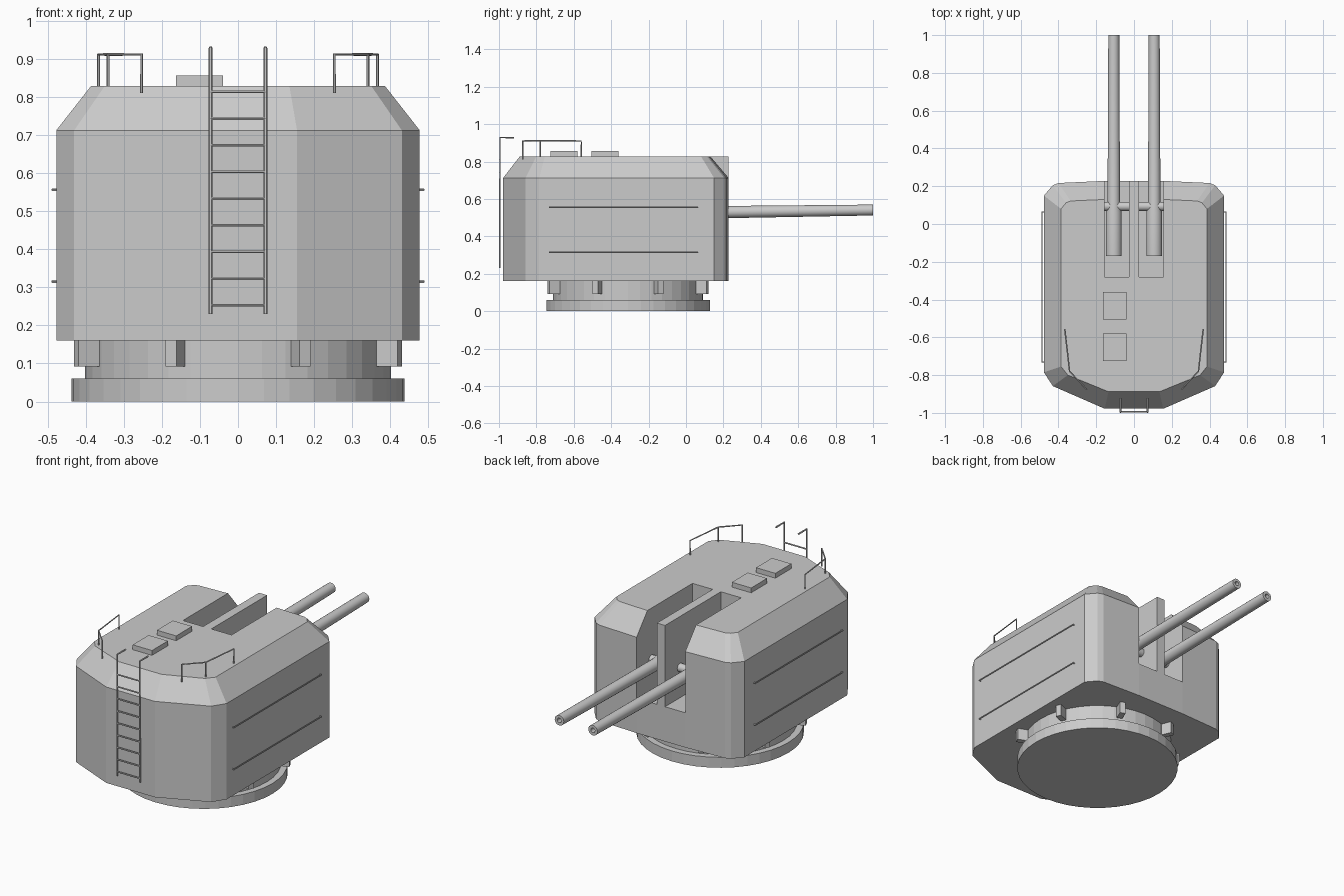
import bpy, bmesh, math
from mathutils import Matrix

if "Cube" in bpy.data.objects:
    bpy.data.objects.remove(bpy.data.objects["Cube"])


def add_mesh(name, bm):
    bmesh.ops.recalc_face_normals(bm, faces=bm.faces)
    me = bpy.data.meshes.new(name)
    bm.to_mesh(me)
    bm.free()
    ob = bpy.data.objects.new(name, me)
    bpy.context.collection.objects.link(ob)
    return ob


def box(name, x, y, z):
    bm = bmesh.new()
    bmesh.ops.create_cube(bm, size=1)
    for v in bm.verts:
        v.co = [(a[0] + a[1]) / 2 + c * (a[1] - a[0]) for a, c in zip((x, y, z), v.co)]
    return add_mesh(name, bm)


def loft(name, rings):
    """Skin a stack of equal-length point rings and cap both ends."""
    bm = bmesh.new()
    vs = [[bm.verts.new(p) for p in r] for r in rings]
    n = len(vs[0])
    for a, b in zip(vs, vs[1:]):
        for i in range(n):
            j = (i + 1) % n
            bm.faces.new((a[i], a[j], b[j], b[i]))
    bm.faces.new(vs[0][::-1])
    bm.faces.new(vs[-1])
    return add_mesh(name, bm)


def lathe(name, profile, n):
    return loft(name, [[(r * math.cos(2 * math.pi * i / n), r * math.sin(2 * math.pi * i / n), z)
                        for i in range(n)] for r, z in profile])


def activate(ob):
    bpy.ops.object.select_all(action='DESELECT')
    ob.select_set(True)
    bpy.context.view_layer.objects.active = ob


def smooth(ob):
    activate(ob)
    bpy.ops.object.shade_smooth_by_angle(angle=math.radians(35))


def tubes(name, paths, r):
    cu = bpy.data.curves.new(name, 'CURVE')
    cu.dimensions = '3D'
    cu.bevel_depth = r
    cu.bevel_resolution = 1
    cu.use_fill_caps = True
    for path in paths:
        sp = cu.splines.new('POLY')
        sp.points.add(len(path) - 1)
        for p, co in zip(sp.points, path):
            p.co = (*co, 1)
    ob = bpy.data.objects.new(name, cu)
    bpy.context.collection.objects.link(ob)
    activate(ob)
    bpy.ops.object.convert(target='MESH')
    smooth(bpy.context.object)


# Gunhouse: half outlines at wall and roof, mirrored and lofted
wall = [(0.155, 0.228), (0.40, 0.217), (0.43, 0.205), (0.477, 0.15),
        (0.477, -0.785), (0.43, -0.858), (0.155, -0.978)]
roof = [(0.155, 0.13), (0.335, 0.122), (0.36, 0.112), (0.386, 0.08),
        (0.386, -0.755), (0.35, -0.80), (0.135, -0.888)]


def outline(half, z):
    return [(x, y, z) for x, y in half] + [(-x, y, z) for x, y in reversed(half)]


hull = loft("gunhouse", [outline(wall, 0.16), outline(wall, 0.712), outline(roof, 0.828)])

# Gun opening cut through the front and roof
cutter = box("opening_cutter", (-0.155, 0.155), (-0.28, 0.4), (0.36, 1.0))
cutter.hide_render = True
mod = hull.modifiers.new("opening", 'BOOLEAN')
mod.operation = 'DIFFERENCE'
mod.solver = 'EXACT'
mod.object = cutter
activate(hull)
bpy.ops.object.modifier_apply(modifier=mod.name)
bpy.data.objects.remove(cutter)

# Divider plate between the guns
box("divider_plate", (-0.026, 0.026), (-0.285, 0.228), (0.35, 0.828))

# Guns with trunnions and cradles
for s, side in ((-1, "left"), (1, "right")):
    gx = 0.107 * s
    gun = lathe(side + "_barrel", [(0.042, -0.26), (0.042, -0.03), (0.033, 0.03), (0.029, 0.91),
                                   (0.013, 0.91), (0.013, 0.82)], 20)
    gun.matrix_world = Matrix.Translation((gx, 0.09, 0.528)) @ Matrix.Rotation(math.radians(-89.2), 4, 'X')
    smooth(gun)
    pin = lathe(side + "_trunnion", [(0.024, -0.066), (0.024, 0.066)], 16)
    pin.matrix_world = Matrix.Translation((0.091 * s, 0.093, 0.535)) @ Matrix.Rotation(math.pi / 2, 4, 'Y')
    smooth(pin)

# Roof hatches
for i, y in enumerate((-0.505, -0.725)):
    box(f"roof_hatch_{i + 1}", (-0.163, -0.04), (y, y + 0.145), (0.82, 0.856))

# Base ring, drum and holding clips
base = lathe("base_ring", [(0.437, 0), (0.437, 0.06)], 40)
drum = lathe("base_drum", [(0.402, 0.05), (0.402, 0.165)], 40)
for ob in (base, drum):
    ob.location.y = -0.31
for k in range(8):
    clip = box(f"base_clip_{k + 1}", (0.39, 0.46), (-0.016, 0.016), (0.092, 0.165))
    clip.location.y = -0.31
    clip.rotation_euler.z = math.radians(22.5 + 45 * k)

# Rear ladder
tubes("ladder_rails", [[(x, -0.995, 0.23), (x, -0.995, 0.928), (x, -0.92, 0.928)]
                       for x in (-0.072, 0.072)], 0.005)
tubes("ladder_rungs", [[(-0.072, -0.995, 0.253 + 0.07 * i), (0.072, -0.995, 0.253 + 0.07 * i)]
                       for i in range(9)], 0.004)

# Roof guard rails and side grab rails
for s, side in ((-1, "left"), (1, "right")):
    a, b, c = (0.366 * s, -0.56), (0.341 * s, -0.78), (0.253 * s, -0.873)
    tubes(side + "_guard_rail", [[(*a, 0.82), (*a, 0.911), (*b, 0.911), (*c, 0.911), (*c, 0.81)],
                                 [(*b, 0.82), (*b, 0.911)]], 0.004)
    tubes(side + "_grab_rails", [[(0.47 * s, -0.73, z), (0.487 * s, -0.73, z),
                                  (0.487 * s, 0.063, z), (0.47 * s, 0.063, z)]
                                 for z in (0.315, 0.556)], 0.004)
